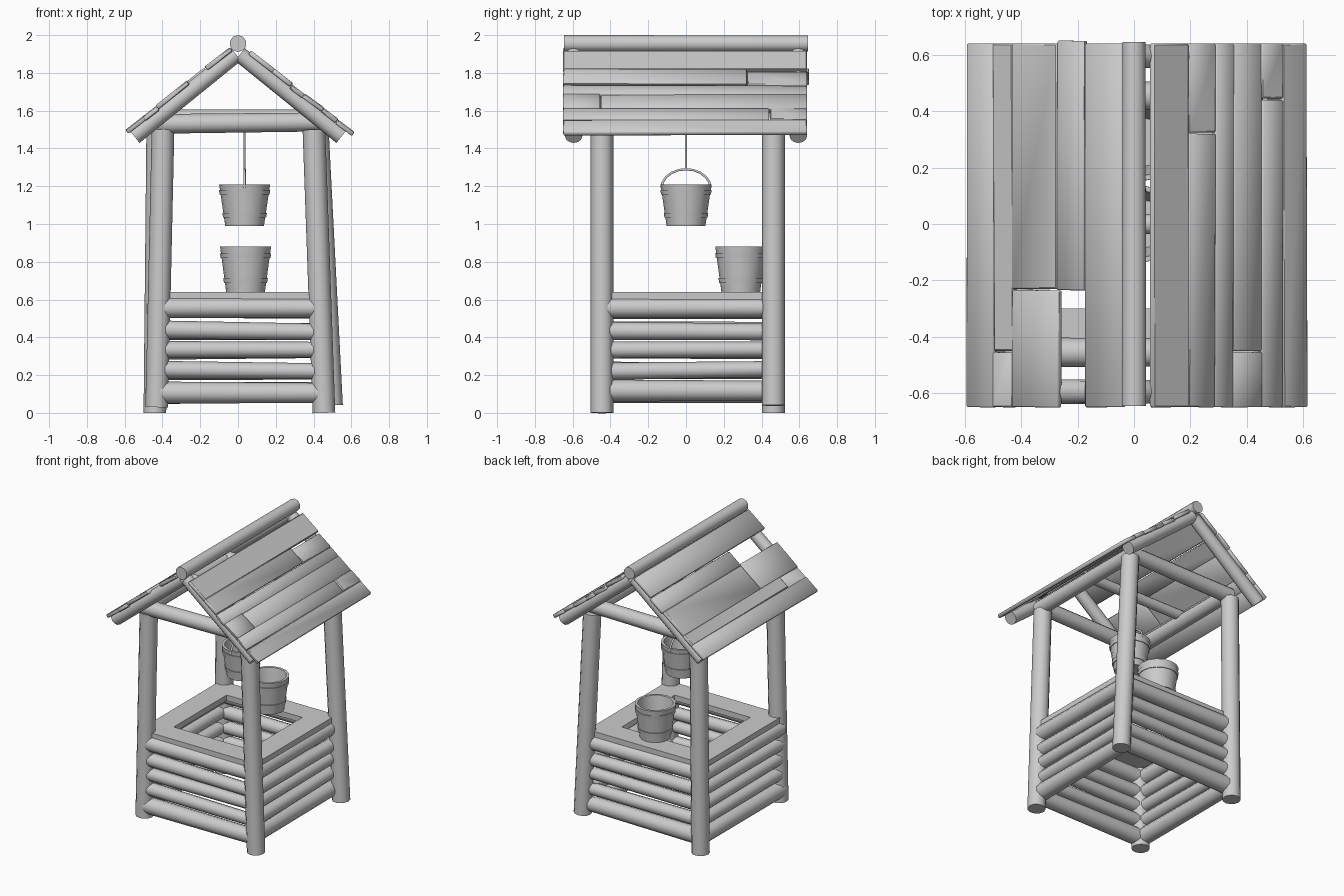
import bpy, bmesh, math, random
from mathutils import Vector, Matrix

if "Cube" in bpy.data.objects:
    bpy.data.objects.remove(bpy.data.objects["Cube"])

random.seed(4)
wood = bpy.data.materials.new("weathered grey")
wood.diffuse_color = (0.6, 0.6, 0.6, 1)
wood.use_nodes = True
wood.node_tree.nodes["Principled BSDF"].inputs["Base Color"].default_value = wood.diffuse_color


def finish(name, bm, smooth=True):
    bmesh.ops.recalc_face_normals(bm, faces=bm.faces)
    mesh = bpy.data.meshes.new(name)
    bm.to_mesh(mesh)
    bm.free()
    mesh.materials.append(wood)
    ob = bpy.data.objects.new(name, mesh)
    bpy.context.collection.objects.link(ob)
    if smooth:
        bpy.ops.object.select_all(action='DESELECT')
        ob.select_set(True)
        bpy.context.view_layer.objects.active = ob
        bpy.ops.object.shade_smooth_by_angle(angle=math.radians(45))
    return ob


def log(name, a, b, r1, r2=None, sides=12):
    """Tapered round timber from a to b."""
    a, b = Vector(a), Vector(b)
    d = b - a
    m = Matrix.Translation((a + b) / 2) @ d.to_track_quat('Z', 'Y').to_matrix().to_4x4()
    bm = bmesh.new()
    bmesh.ops.create_cone(bm, cap_ends=True, segments=sides, radius1=r1,
                          radius2=r2 or r1, depth=d.length, matrix=m)
    return finish(name, bm)


def plank(name, center, size, tilt=0.0, twist=0.0):
    """Board with worn edges, tilted about y."""
    bm = bmesh.new()
    bmesh.ops.create_cube(bm, size=1)
    bmesh.ops.scale(bm, vec=size, verts=bm.verts)
    bmesh.ops.bevel(bm, geom=bm.edges[:], offset=0.005, segments=1, affect='EDGES')
    m = (Matrix.Translation(center) @ Matrix.Rotation(tilt, 4, 'Y')
         @ Matrix.Rotation(twist, 4, 'Z'))
    bmesh.ops.transform(bm, matrix=m, verts=bm.verts)
    return finish(name, bm)


def lathe(name, profile, loc, sides=16):
    """Spin an (r, z) profile about a vertical axis."""
    bm = bmesh.new()
    vs = [bm.verts.new((r, 0, z)) for r, z in profile]
    es = [bm.edges.new(p) for p in zip(vs, vs[1:])]
    bmesh.ops.spin(bm, geom=vs + es, cent=(0, 0, 0), axis=(0, 0, 1),
                   angle=2 * math.pi, steps=sides)
    bmesh.ops.remove_doubles(bm, verts=bm.verts, dist=1e-4)
    bmesh.ops.translate(bm, vec=loc, verts=bm.verts)
    return finish(name, bm)


def wire(name, points, r):
    cu = bpy.data.curves.new(name, 'CURVE')
    cu.dimensions = '3D'
    cu.bevel_depth = r
    cu.bevel_resolution = 1
    sp = cu.splines.new('POLY')
    sp.points.add(len(points) - 1)
    for p, c in zip(sp.points, points):
        p.co = (*c, 1)
    cu.materials.append(wood)
    ob = bpy.data.objects.new(name, cu)
    bpy.context.collection.objects.link(ob)


def bucket(name, loc, r, h):
    rb = r * 0.76
    lathe(name, [(0, 0), (rb, 0), (r, h), (r - 0.018, h), (rb - 0.018, 0.02), (0, 0.02)], loc)
    for i, t in enumerate((0.2, 0.75)):
        rr = rb + (r - rb) * t
        lathe(f"{name}_hoop_{i+1}", [(rr - .003, h*t), (rr + .005, h*t),
              (rr + .009, h*t + .025), (rr - .001, h*t + .025), (rr - .003, h*t)], loc)


# Corner posts, leaning slightly inwards: (x foot, x head, y, z foot)
for name, x0, x1, y, z0 in (("front_left", -.43, -.397, -.445, .03),
                            ("front_right", .455, .402, -.445, 0),
                            ("back_left", -.44, -.425, .463, 0),
                            ("back_right", .495, .42, .463, .04)):
    log(name + "_post", (x0, y, z0), (x1, y, 1.50), 0.06, 0.06)

# Stacked log walls between the posts
for i, (z, r) in enumerate([(.112, .058), (.225, .046), (.33, .045), (.435, .048), (.55, .055)]):
    for s in (-1, 1):
        w = [random.uniform(-.008, .008) for _ in range(4)]
        log(f"wall_log_x_{i}_{s}", (-.42, s * .445, z + w[0]), (.44, s * .445, z + w[1]), r, r * .92, 10)
        log(f"wall_log_y_{i}_{s}", (s * .435, -.44, z + w[2]), (s * .435, .45, z + w[3]), r, r * .92, 10)

# Mitred rim around the opening
for k in range(4):
    bm = bmesh.new()
    o, n = 0.46, 0.30
    f = bm.faces.new([bm.verts.new(c) for c in
                      ((-o, -o, .60), (o, -o, .60), (n, -n, .60), (-n, -n, .60))])
    ext = bmesh.ops.extrude_face_region(bm, geom=[f])
    bmesh.ops.translate(bm, vec=(0, 0, .04),
                        verts=[v for v in ext["geom"] if isinstance(v, bmesh.types.BMVert)])
    bmesh.ops.rotate(bm, cent=(0, 0, 0), matrix=Matrix.Rotation(k * math.pi / 2, 3, 'Z'), verts=bm.verts)
    finish(f"rim_board_{k+1}", bm)

# Beams joining the post heads
for s in (-1, 1):
    log(f"tie_beam_{s}", (-.43, s * .455, 1.53), (.43, s * .455, 1.54), .052, .05)
    log(f"eave_beam_{s}", (s * .41, -.47, 1.53), (s * .41, .47, 1.53), .05, .048)
log("bucket_beam", (-.41, 0, 1.57), (.41, 0, 1.57), .035)

# Rafters at the gables and the ridge pole
SLOPE = 0.8
ANGLE = math.atan(SLOPE)
for y, end in ((-.595, "front"), (.595, "back")):
    for s, side in ((-1, "left"), (1, "right")):
        log(f"{end}_{side}_rafter", (s * .55, y, 1.465), (s * .01, y, 1.465 + SLOPE * .54), .046, .042)
log("ridge_pole", (0, -.645, 1.955), (0, .645, 1.955), .045, .043, 10)

# Roof boards: (x inner, x outer, y start, y end)
roof = {
    -1: [(.035, .17, -.65, .64), (.17, .27, -.235, .65), (.26, .43, -.65, -.235),
         (.265, .43, -.23, .64), (.42, .495, -.45, .64), (.42, .50, -.65, -.455),
         (.49, .59, -.65, .64)],
    1: [(.06, .19, -.65, .64), (.185, .285, -.65, .32), (.19, .285, .325, .64),
        (.28, .35, -.65, .64), (.345, .45, -.45, .64), (.345, .45, -.65, -.455),
        (.445, .525, -.65, .44), (.445, .525, .445, .64), (.52, .61, -.65, .64)],
}
for s, boards in roof.items():
    for i, (x0, x1, y0, y1) in enumerate(boards):
        xm = (x0 + x1) / 2
        z = 1.955 - SLOPE * xm + random.uniform(-.006, .008)
        plank(f"roof_board_{'left' if s < 0 else 'right'}_{i+1}",
              (s * xm, (y0 + y1) / 2, z),
              ((x1 - x0) / math.cos(ANGLE) - .006, y1 - y0, .026),
              s * (ANGLE - random.uniform(0, .05)), random.uniform(-.006, .006))

# Bucket on the back rim, and one hanging on a rope
bucket("rim_bucket", (.04, .29, .64), .135, .24)
bucket("hanging_bucket", (.035, 0, .99), .135, .22)
wire("hanging_bucket_handle", [(.035, .13 * math.cos(t), 1.19 + .10 * math.sin(t))
     for t in [math.pi * k / 10 for k in range(11)]], .007)
wire("rope", [(.035, 0, 1.29), (.035, 0, 1.58)], .006)
